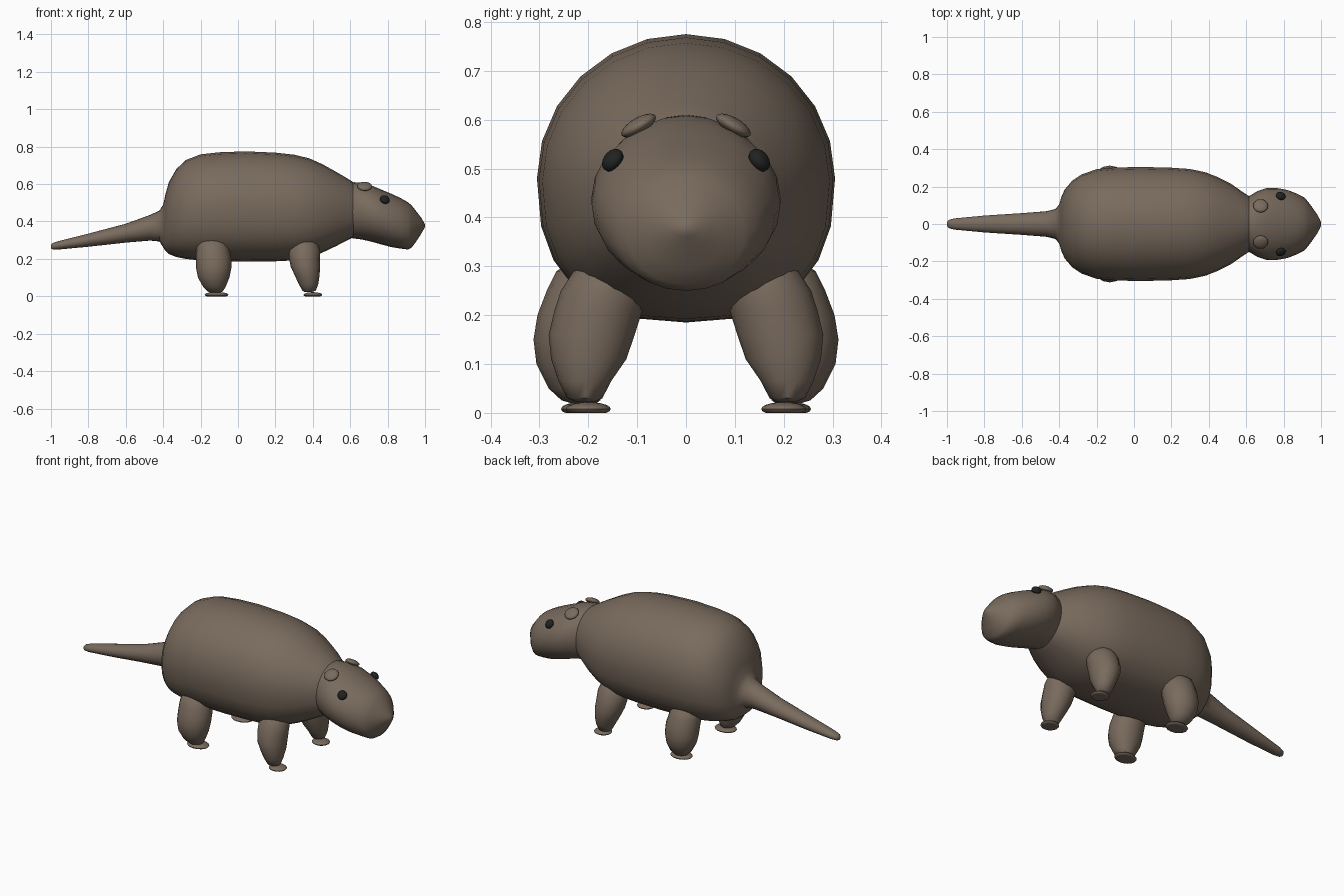
import bpy, bmesh, math
from mathutils import Vector, Matrix

if "Cube" in bpy.data.objects:
    bpy.data.objects.remove(bpy.data.objects["Cube"])


def material(name, rgb):
    m = bpy.data.materials.new(name)
    m.diffuse_color = (*rgb, 1)
    m.use_nodes = True
    m.node_tree.nodes["Principled BSDF"].inputs["Base Color"].default_value = m.diffuse_color
    return m


FUR = material("brown fur", (0.19, 0.145, 0.11))
BLACK = material("eye black", (0.015, 0.016, 0.016))


def finish(name, bm, mat, angle=50):
    bmesh.ops.recalc_face_normals(bm, faces=bm.faces)
    me = bpy.data.meshes.new(name)
    bm.to_mesh(me)
    bm.free()
    me.materials.append(mat)
    ob = bpy.data.objects.new(name, me)
    bpy.context.collection.objects.link(ob)
    bpy.ops.object.select_all(action='DESELECT')
    ob.select_set(True)
    bpy.context.view_layer.objects.active = ob
    bpy.ops.object.shade_smooth_by_angle(angle=math.radians(angle))
    return ob


def skin(bm, rings):
    """Bridge successive vertex rings and cap both ends."""
    for a, b in zip(rings, rings[1:]):
        n = len(a)
        for i in range(n):
            j = (i + 1) % n
            bm.faces.new((a[i], a[j], b[j], b[i]))
    bm.faces.new(rings[0])
    bm.faces.new(rings[-1])


def loft_x(name, stations, low_power, n=24):
    """Rings across x, given as (x, bottom, top, half width); fuller underside."""
    bm = bmesh.new()
    rings = []
    for x, lo, hi, w in stations:
        ring = []
        for i in range(n):
            t = math.tau * i / n
            c, s = math.cos(t), math.sin(t)
            p = 2 / low_power if s < 0 and w > 0.1 else 1
            y = math.copysign(abs(c) ** p, c) * w
            z = (lo + hi) / 2 + math.copysign(abs(s) ** p, s) * (hi - lo) / 2
            ring.append(bm.verts.new((x, y, z)))
        rings.append(ring)
    skin(bm, rings)
    return finish(name, bm, FUR)


def loft_z(name, stations, n=16):
    """Rings across z, given as (x, y, z, x radius, y radius)."""
    bm = bmesh.new()
    rings = [[bm.verts.new((x + rx * math.cos(math.tau * i / n),
                            y + ry * math.sin(math.tau * i / n), z))
              for i in range(n)] for x, y, z, rx, ry in stations]
    skin(bm, rings)
    return finish(name, bm, FUR)


def ellipsoid(name, pos, radii, mat, normal=(0, 0, 1), floor=False):
    bm = bmesh.new()
    rot = Vector((0, 0, 1)).rotation_difference(Vector(normal)).to_matrix().to_4x4()
    mtx = Matrix.Translation(pos) @ rot @ Matrix.Diagonal((*radii, 1))
    bmesh.ops.create_uvsphere(bm, u_segments=16, v_segments=10, radius=1, matrix=mtx)
    if floor:  # flat sole
        for v in bm.verts:
            v.co.z = max(v.co.z, 0)
    return finish(name, bm, mat)


# Torso flowing into the tail
loft_x("body_and_tail", [
    (-1.0, .255, .275, .010), (-.99, .25, .285, .022), (-.96, .25, .295, .030),
    (-.8, .265, .335, .045), (-.6, .287, .388, .058), (-.47, .298, .435, .068),
    (-.42, .293, .458, .080), (-.40, .262, .49, .105), (-.388, .243, .545, .145),
    (-.37, .226, .61, .185), (-.33, .21, .68, .232), (-.28, .20, .728, .265),
    (-.20, .191, .759, .293), (-.1, .187, .77, .302), (.04, .185, .775, .305),
    (.2, .187, .768, .301), (.3, .192, .757, .294), (.38, .206, .738, .277),
    (.45, .233, .707, .25), (.52, .266, .668, .214), (.58, .297, .633, .172),
    (.61, .312, .614, .152), (.65, .34, .58, .12)], 2.45)

# Head with a blunt tapering muzzle
loft_x("head", [
    (.54, .36, .57, .10), (.59, .315, .605, .14), (.62, .309, .61, .152),
    (.66, .304, .608, .176), (.71, .293, .594, .193), (.76, .279, .573, .193),
    (.82, .263, .548, .182), (.87, .255, .525, .163), (.91, .25, .502, .142),
    (.93, .262, .484, .12), (.955, .296, .452, .086), (.98, .335, .42, .05),
    (.994, .36, .395, .024), (1.0, .37, .384, .008)], 2.1)

# Legs, feet, ears and eyes on both sides
for side, s in (("right", -1), ("left", 1)):
    loft_z("front_leg_" + side, [
        (.375, s * .205, .022, .018, .018), (.38, s * .207, .03, .036, .036),
        (.377, s * .207, .065, .052, .054), (.37, s * .199, .11, .066, .077),
        (.36, s * .193, .16, .079, .088), (.355, s * .179, .21, .083, .090),
        (.355, s * .168, .25, .083, .088), (.355, s * .155, .29, .07, .075),
        (.355, s * .148, .32, .04, .045)])
    loft_z("rear_leg_" + side, [
        (-.122, s * .208, .018, .022, .022), (-.122, s * .215, .026, .040, .040),
        (-.126, s * .225, .05, .060, .056), (-.13, s * .228, .10, .084, .078),
        (-.13, s * .224, .15, .094, .088), (-.13, s * .212, .20, .094, .092),
        (-.135, s * .195, .25, .09, .090), (-.137, s * .183, .29, .082, .082),
        (-.137, s * .17, .32, .045, .05)])
    ellipsoid("front_foot_" + side, (.40, s * .20, .008), (.05, .046, .014), FUR, floor=True)
    ellipsoid("rear_foot_" + side, (-.115, s * .206, .008), (.064, .05, .015), FUR, floor=True)
    ellipsoid("ear_" + side, (.677, s * .097, .588), (.04, .04, .016), FUR,
              normal=(.05, s * .5, .86))
    ellipsoid("eye_" + side, (.785, s * .15, .517), (.026, .026, .018), BLACK,
              normal=(.3, s * .75, .6))
